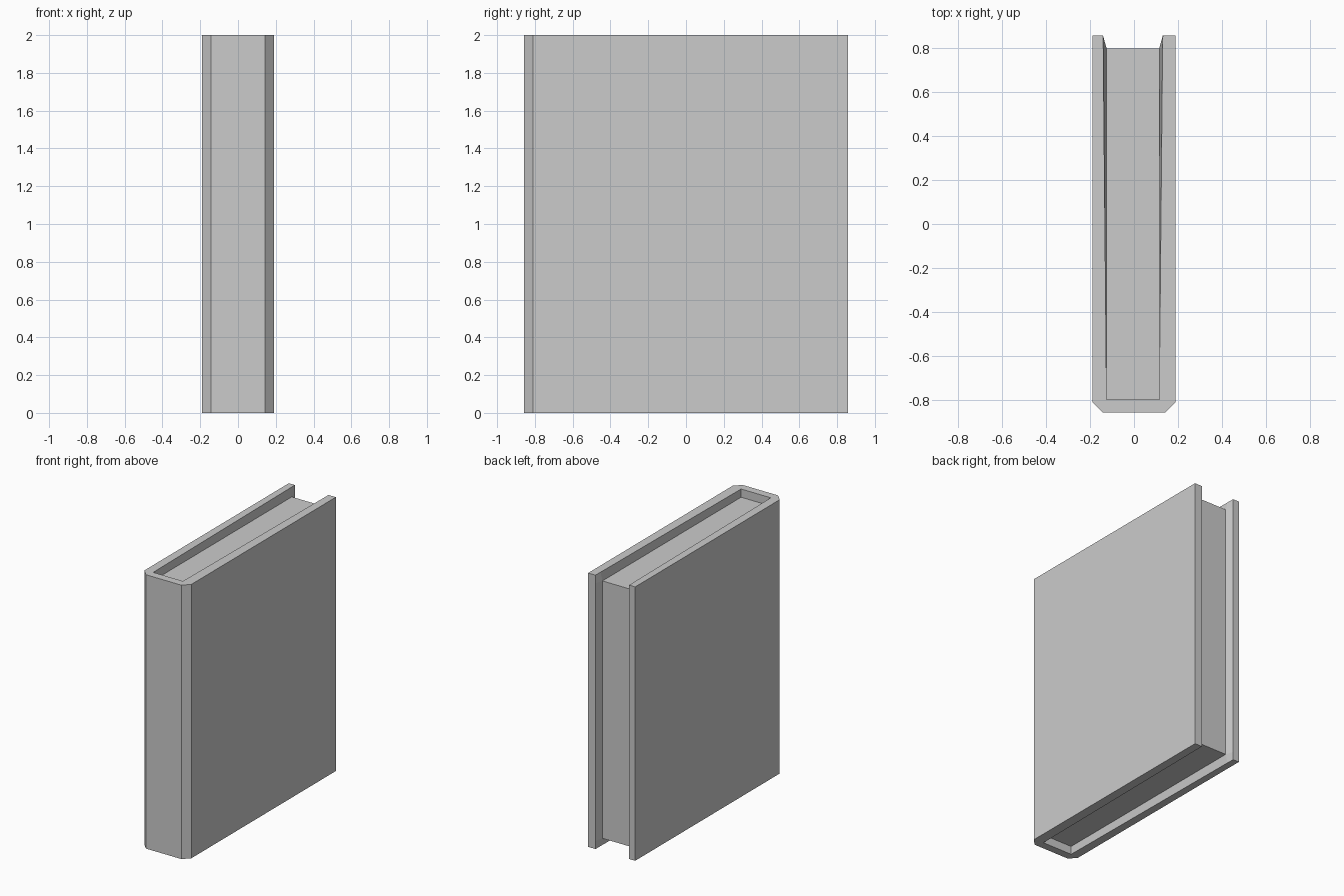
import bpy, bmesh

if "Cube" in bpy.data.objects:
    bpy.data.objects.remove(bpy.data.objects["Cube"])

H, D = 2.0, 0.858           # height, half depth
INSET = 0.06                # how far the pages sit inside the cover
PX0, PX1, PY = -0.125, 0.115, 0.80


def loft(name, rings):
    """Solid from matching closed rings of 3D points, bottom to top."""
    bm = bmesh.new()
    vs = [[bm.verts.new(p) for p in r] for r in rings]
    n = len(vs[0])
    for a, b in zip(vs, vs[1:]):
        for i in range(n):
            j = (i + 1) % n
            bm.faces.new((a[i], a[j], b[j], b[i]))
    bm.faces.new(vs[0][::-1])
    bm.faces.new(vs[-1])
    bmesh.ops.recalc_face_normals(bm, faces=bm.faces)
    me = bpy.data.meshes.new(name)
    bm.to_mesh(me)
    bm.free()
    ob = bpy.data.objects.new(name, me)
    bpy.context.collection.objects.link(ob)
    return ob


def cover_ring(z, flare):
    """U-shaped cover section with a chamfered spine; flare opens the inner edge."""
    pts = [(-0.19, D), (-0.19, -0.81), (-0.143, -D), (0.143, -D), (0.19, -0.81), (0.19, D),
           (PX1 + 0.016, D), (PX1 + flare, PY), (PX1, -PY),
           (PX0, -PY), (PX0 - flare, PY), (PX0 - 0.016, D)]
    return [(x, y, z) for x, y in pts]


# Cover: two boards and spine, inner edges flared at top and bottom
loft("cover", [cover_ring(0, 0.015), cover_ring(INSET, 0),
               cover_ring(H - INSET, 0), cover_ring(H, 0.015)])

# Page block, recessed on three sides
page = [(PX0, -PY), (PX1, -PY), (PX1, PY), (PX0, PY)]
loft("pages", [[(x, y, z) for x, y in page] for z in (INSET, H - INSET)])
